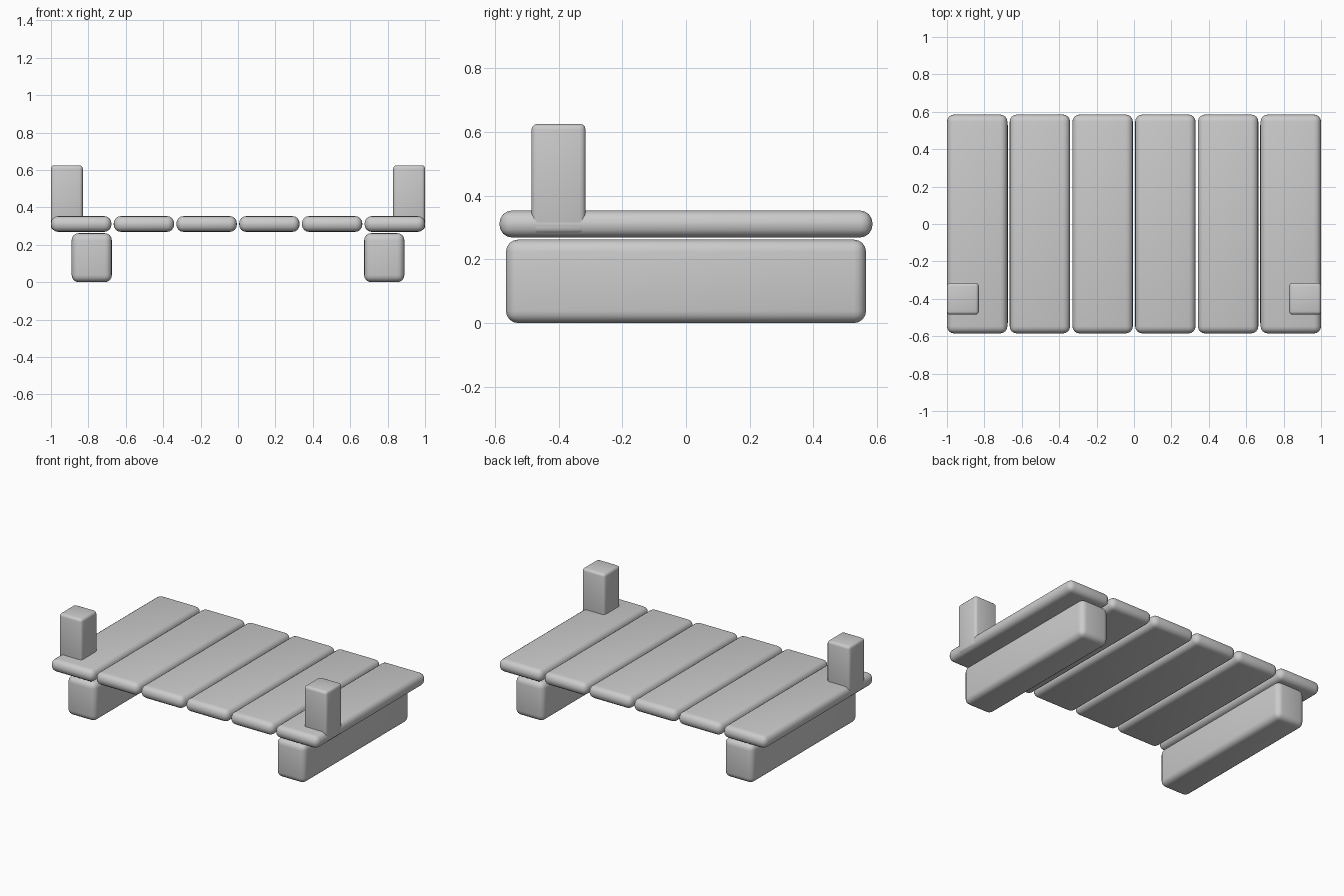
import bpy
import math

cube = bpy.data.objects.get("Cube")
if cube:
    bpy.data.objects.remove(cube, do_unlink=True)

# Single plain grey for every part
grey = bpy.data.materials.new("plain_grey")
grey.use_nodes = True
colour = (0.6, 0.6, 0.6, 1)
grey.diffuse_color = colour
grey.node_tree.nodes["Principled BSDF"].inputs["Base Color"].default_value = colour


def rounded_box(name, centre, size, radius, segments=4):
    """Box with rounded edges and smooth shading."""
    bpy.ops.mesh.primitive_cube_add(size=1, location=centre)
    obj = bpy.context.object
    obj.name = name
    obj.scale = size
    bpy.ops.object.transform_apply(location=False, rotation=False, scale=True)
    obj.data.materials.append(grey)
    bevel = obj.modifiers.new("rounded_edges", "BEVEL")
    bevel.width = radius
    bevel.segments = segments
    bevel.limit_method = "ANGLE"
    bpy.ops.object.modifier_apply(modifier=bevel.name)
    bpy.ops.object.shade_smooth_by_angle(angle=math.radians(40))
    return obj


# Deck planks running front to back
PLANKS, WIDTH = 6, 0.323
pitch = (2 - WIDTH) / (PLANKS - 1)
for i in range(PLANKS):
    x = -1 + WIDTH / 2 + i * pitch
    rounded_box(f"deck_plank_{i + 1}", (x, 0, 0.311), (WIDTH, 1.17, 0.084), 0.038)

# Support beams and front corner posts, on both sides
for side, s in (("left", 1), ("right", -1)):
    rounded_box(f"{side}_support_beam", (s * 0.782, 0, 0.131), (0.215, 1.13, 0.262), 0.038)
    rounded_box(f"{side}_front_post", (s * 0.915, -0.4, 0.453), (0.17, 0.17, 0.344), 0.018, 3)
